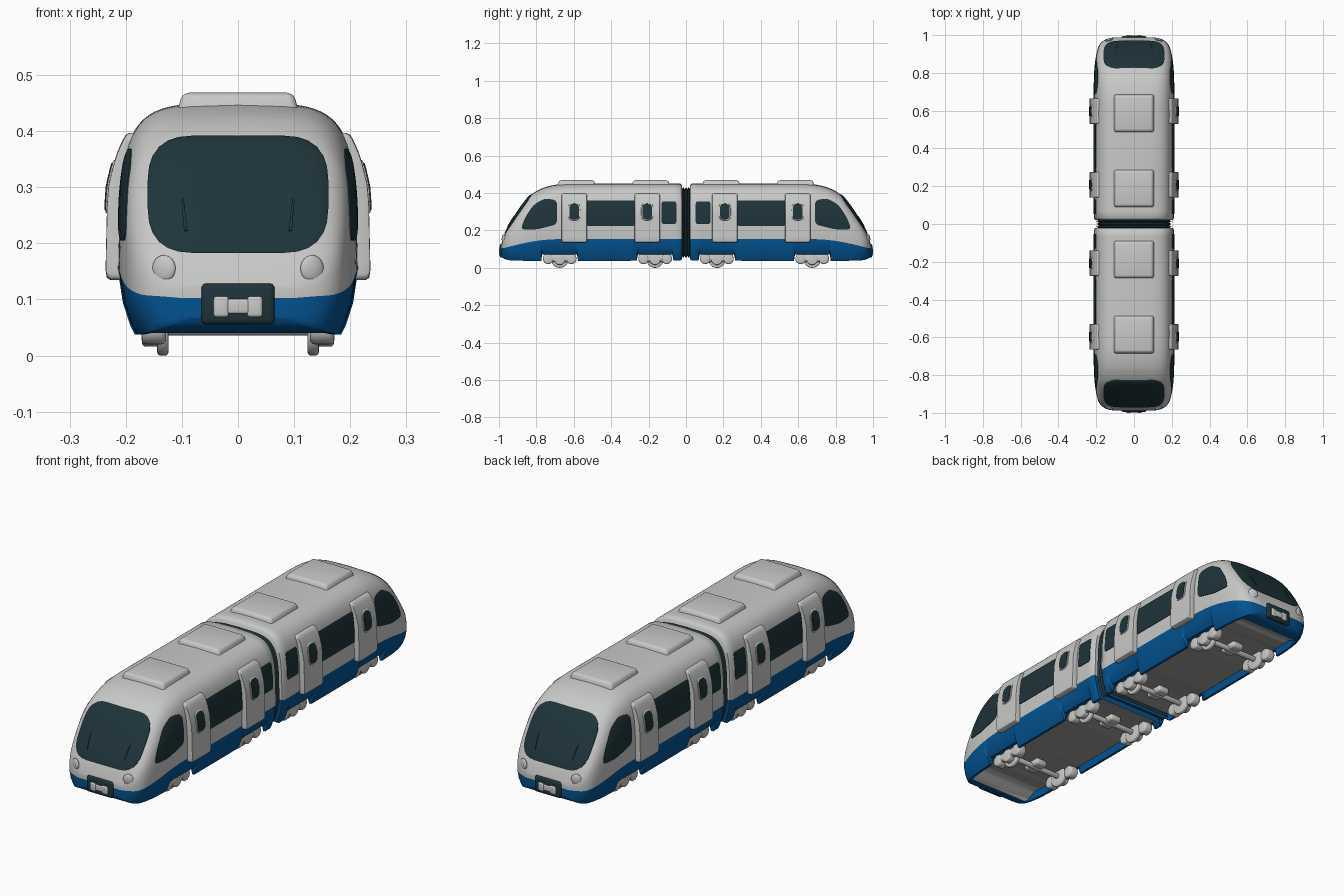
import bpy, bmesh, math
from mathutils import Vector, Matrix
from mathutils.bvhtree import BVHTree

if "Cube" in bpy.data.objects:
    bpy.data.objects.remove(bpy.data.objects["Cube"])


def material(name, rgb):
    m = bpy.data.materials.new(name)
    m.diffuse_color = (*rgb, 1)
    m.use_nodes = True
    m.node_tree.nodes["Principled BSDF"].inputs["Base Color"].default_value = m.diffuse_color
    return m


WHITE = material("white", (0.58, 0.59, 0.575))
BLUE = material("blue", (0.001, 0.088, 0.29))
DARK = material("dark_glass", (0.013, 0.034, 0.042))
GREY = material("floor_grey", (0.35, 0.355, 0.345))


def finish(name, bm, mats, mirror="", angle=40):
    """Turn a bmesh into a smooth shaded object, mirrored about the origin."""
    bmesh.ops.recalc_face_normals(bm, faces=bm.faces[:])
    me = bpy.data.meshes.new(name)
    bm.to_mesh(me)
    bm.free()
    ob = bpy.data.objects.new(name, me)
    bpy.context.collection.objects.link(ob)
    for m in mats:
        me.materials.append(m)
    bpy.ops.object.select_all(action='DESELECT')
    ob.select_set(True)
    bpy.context.view_layer.objects.active = ob
    bpy.ops.object.shade_smooth_by_angle(angle=math.radians(angle))
    if mirror:
        mod = ob.modifiers.new("mirror", 'MIRROR')
        mod.use_axis = ("x" in mirror, "y" in mirror, False)
        mod.use_mirror_merge = False
    return ob


def box(name, centre, half, mat, mirror, bevel=0.01, taper=1.0):
    bm = bmesh.new()
    bmesh.ops.create_cube(bm, size=2)
    for v in bm.verts:
        k = taper if v.co.z > 0 else 1
        v.co = Vector((v.co.x * half[0] * k, v.co.y * half[1] * k, v.co.z * half[2])) + Vector(centre)
    bmesh.ops.bevel(bm, geom=bm.edges[:], offset=bevel, segments=3, profile=0.5, affect='EDGES')
    return finish(name, bm, [mat], mirror)


def disc(name, centre, radius, half_len, mat, mirror, bevel=0.006):
    """Cylinder along x."""
    bm = bmesh.new()
    bmesh.ops.create_cone(bm, cap_ends=True, segments=28, radius1=radius, radius2=radius, depth=2 * half_len,
                          matrix=Matrix.Translation(centre) @ Matrix.Rotation(math.pi / 2, 4, 'Y'))
    rim = [e for e in bm.edges if abs(e.verts[0].co.x - e.verts[1].co.x) < 1e-5]
    bmesh.ops.bevel(bm, geom=rim, offset=bevel, segments=3, profile=0.5, affect='EDGES')
    return finish(name, bm, [mat], mirror)


# --- car body: sections lofted along y -------------------------------------
STRIPE = 5  # section row that follows the paint line
BOGIES = (0.165, 0.675)


def section(y, zt, zb, zs, w):
    d = max(0, 0.07 - zb) * max(0, min(1, (0.93 - y) / 0.06))  # recessed floor
    half = [(0.78 * w, zb + d), (0.81 * w, zb)]
    half += [(w * f, zb + (zs - zb) * t) for t, f in ((0.0, 0.86), (0.15, 0.90), (0.5, 0.96), (1, 1))]
    n = 18
    for i in range(1, n + 1):
        a = i / n * math.pi / 2
        c = math.cos(a) ** (2 / 5.6) if i < n else 0
        s = math.sin(a) ** (2 / 5.6)
        # sides lean in, the roof is slightly crowned
        half.append((w * c * (1 - 0.065 * s * s), zs + (zt - zs) * s * (1 - 0.04 * c * c)))
    return [Vector((x, y, z)) for x, z in half + [(-x, z) for x, z in half[-2::-1]]]


def loft(sections):
    bm = bmesh.new()
    rings = [[bm.verts.new(p) for p in s] for s in sections]
    n = len(rings[0])
    for a, b in zip(rings, rings[1:]):
        for k in range(n):
            j = (k + 1) % n
            f = bm.faces.new((a[k], a[j], b[j], b[k]))
            row = min(k, n - 2 - k)
            if k == n - 1:  # underside
                y = (a[0].co.y + b[0].co.y) / 2
                f.material_index = 2 if y < 0.84 else 0 if y < 0.93 else 1
            else:
                f.material_index = 1 if row < STRIPE else 0
    for r in (rings[0], rings[-1]):  # end caps, in rows
        for k in range(2, n // 2):
            vs = [r[k], r[k + 1], r[n - 2 - k], r[n - 1 - k]]
            f = bm.faces.new(vs if k + 1 < n // 2 else vs[:2] + vs[3:])
            f.material_index = 1 if k < STRIPE else 0
    return bm


# y, roof, bottom, paint line, half width
stations = [
    (0.022, 0.442, 0.045, 0.153, 0.206), (0.032, 0.451, 0.04, 0.153, 0.213),
    (0.30, 0.451, 0.038, 0.153, 0.214), (0.50, 0.451, 0.038, 0.153, 0.214),
    (0.62, 0.451, 0.038, 0.153, 0.214), (0.70, 0.444, 0.038, 0.153, 0.213),
    (0.77, 0.425, 0.038, 0.148, 0.211), (0.83, 0.390, 0.038, 0.139, 0.208),
    (0.87, 0.344, 0.038, 0.131, 0.204), (0.91, 0.285, 0.039, 0.122, 0.197),
    (0.943, 0.232, 0.041, 0.114, 0.186), (0.966, 0.187, 0.046, 0.108, 0.168),
    (0.980, 0.150, 0.054, 0.106, 0.142), (0.988, 0.125, 0.066, 0.103, 0.105)]
smooth = [Vector(s) for s in stations[:2]]
for i in range(2, len(stations) - 1):
    p = [Vector(stations[min(j, len(stations) - 1)]) for j in range(i - 1, i + 3)]
    for t in (0, 0.25, 0.5, 0.75):
        smooth.append(0.5 * (2 * p[1] + (p[2] - p[0]) * t + (2 * p[0] - 5 * p[1] + 4 * p[2] - p[3]) * t * t
                             + (3 * p[1] - p[0] - 3 * p[2] + p[3]) * t ** 3))
smooth.append(Vector(stations[-1]))
# skirt cut away above each bogie
for c in BOGIES:
    for e in (-0.098, -0.092, 0.092, 0.098):
        y = c + e
        i = next(k for k, s in enumerate(smooth) if s[0] > y)
        a, b = smooth[i - 1], smooth[i]
        smooth.insert(i, a.lerp(b, (y - a[0]) / (b[0] - a[0])))
for s in smooth:
    if any(abs(s[0] - c) < 0.095 for c in BOGIES):
        s[2] = 0.072
body = loft([section(*s) for s in smooth])
bmesh.ops.recalc_face_normals(body, faces=body.faces[:])
skin = BVHTree.FromBMesh(body)
finish("car_body", body, [WHITE, BLUE, GREY], "y", 50)


# --- plates laid on the body ------------------------------------------------
def rounded(pts, r):
    """Round polygon corners and subdivide the long edges."""
    pts = [Vector(p) for p in pts]
    out = []
    for i, p in enumerate(pts):
        a, b = pts[i - 1] - p, pts[(i + 1) % len(pts)] - p
        s, e = p + a.normalized() * r, p + b.normalized() * r
        out += [s * (1 - t) ** 2 + p * 2 * t * (1 - t) + e * t * t for t in (0, 0.17, 0.33, 0.5, 0.67, 0.83, 1)]
    dense = []
    for i, p in enumerate(out):
        q = out[(i + 1) % len(out)]
        n = max(1, math.ceil((q - p).length / 0.02))
        dense += [p.lerp(q, j / n) for j in range(n)]
    return dense


def rect(u0, u1, v0, v1, r):
    return rounded([(u0, v0), (u1, v0), (u1, v1), (u0, v1)], r)


def plate(name, outline, side, off, mat, mirror, edge=0.97):
    """Project an outline on the body from the side (y, z) or the nose (x, z)."""
    c = sum(outline, Vector((0, 0))) / len(outline)
    d = Vector((-1, 0, 0)) if side else Vector((0, -1, 0))

    def put(p, o):
        hit = skin.ray_cast(Vector((2, p.x, p.y)) if side else Vector((p.x, 2, p.y)), d)[0]
        lean = max(0, (p.y - 0.30) / 0.1) if side and o > 0.015 else 0  # doors thin out at the top
        return hit - d * (o - 0.011 * min(1, lean))
    bm = bmesh.new()
    rings = []
    for s, o in [(1, -0.004), (1, off * 0.75), (edge, off)] + [(k / 8, off) for k in range(7, 0, -1)]:
        rings.append([bm.verts.new(put(c + (p - c) * s, o)) for p in outline])
    mid = bm.verts.new(put(c, off))
    n = len(outline)
    for k in range(n):
        j = (k + 1) % n
        for a, b in zip(rings, rings[1:]):
            bm.faces.new((a[k], a[j], b[j], b[k]))
        bm.faces.new((rings[-1][k], rings[-1][j], mid))
    return finish(name, bm, [mat], mirror, 45)


plate("windscreen", rect(-0.161, 0.161, 0.183, 0.392, 0.08), False, 0.004, DARK, "y")
plate("cab_window", rounded([(0.885, 0.205), (0.80, 0.205), (0.69, 0.232), (0.69, 0.362), (0.755, 0.372),
                             (0.815, 0.338), (0.86, 0.27)], 0.025), True, 0.003, DARK, "xy")
plate("middle_window", rect(0.27, 0.535, 0.225, 0.36, 0.012), True, 0.003, DARK, "xy")
plate("end_window", rect(0.052, 0.13, 0.235, 0.355, 0.012), True, 0.003, DARK, "xy")
for y in (0.2075, 0.5975):
    plate("door", rect(y - 0.068, y + 0.068, 0.135, 0.397, 0.012), True, 0.022, WHITE, "xy")
    plate("door_window_frame", rect(y - 0.034, y + 0.034, 0.25, 0.352, 0.03), True, 0.0245, WHITE, "xy", 0.9)
    plate("door_window", rect(y - 0.026, y + 0.026, 0.258, 0.344, 0.024), True, 0.0265, DARK, "xy")
plate("wiper", rounded([(0.09, 0.222), (0.096, 0.222), (0.101, 0.28), (0.097, 0.28)], 0.001), False, 0.008, DARK, "xy")

# headlight bumps
bm = bmesh.new()
spot = skin.ray_cast(Vector((0.132, 2, 0.155)), Vector((0, -1, 0)))[0]
bmesh.ops.create_uvsphere(bm, u_segments=20, v_segments=12, radius=1,
                          matrix=Matrix.Translation(spot) @ Matrix.Rotation(-0.35, 4, 'Z')
                          @ Matrix.Diagonal((0.022, 0.008, 0.024, 1)))
finish("headlight", bm, [WHITE], "xy")

# --- roof units, coupler ------------------------------------------------------
for y in (0.188, 0.585):
    box("roof_unit", (0, y, 0.449), (0.110, 0.104, 0.0195), WHITE, "y", 0.012, 0.90)
box("coupler_housing", (0, 0.965, 0.092), (0.066, 0.031, 0.037), DARK, "y", 0.01)
box("coupler_head", (0, 0.985, 0.088), (0.03, 0.013, 0.014), WHITE, "y", 0.005)
box("coupler_lug", (0.03, 0.985, 0.087), (0.014, 0.015, 0.019), WHITE, "xy", 0.006)

# --- bogies ---------------------------------------------------------------------
for y in BOGIES:
    disc("wheel", (0.134, y, 0.046), 0.046, 0.010, WHITE, "xy")
    disc("axle", (0, y, 0.048), 0.012, 0.13, WHITE, "y", 0.002)
    disc("axle_box", (0.153, y, 0.046), 0.03, 0.018, WHITE, "xy")
    box("bogie_frame", (0.153, y, 0.052), (0.017, 0.088, 0.02), WHITE, "xy", 0.012)
    box("bogie_pivot", (0, y, 0.056), (0.03, 0.045, 0.016), WHITE, "y", 0.012)
    for e in (-0.062, 0.062):
        disc("spring_pot", (0.150, y + e, 0.048), 0.028, 0.022, WHITE, "xy", 0.009)

# --- bellows between the cars ------------------------------------------------------
ribs = []
for i in range(9):
    k = 0.012 if i % 2 else 0.0
    ribs.append(section((i - 4) * 0.0075, 0.432 - k, 0.052 + k, 0.15, 0.198 - k))
bellows = loft(ribs)
for f in bellows.faces:
    f.material_index = 0
finish("bellows", bellows, [DARK], "", 30)
